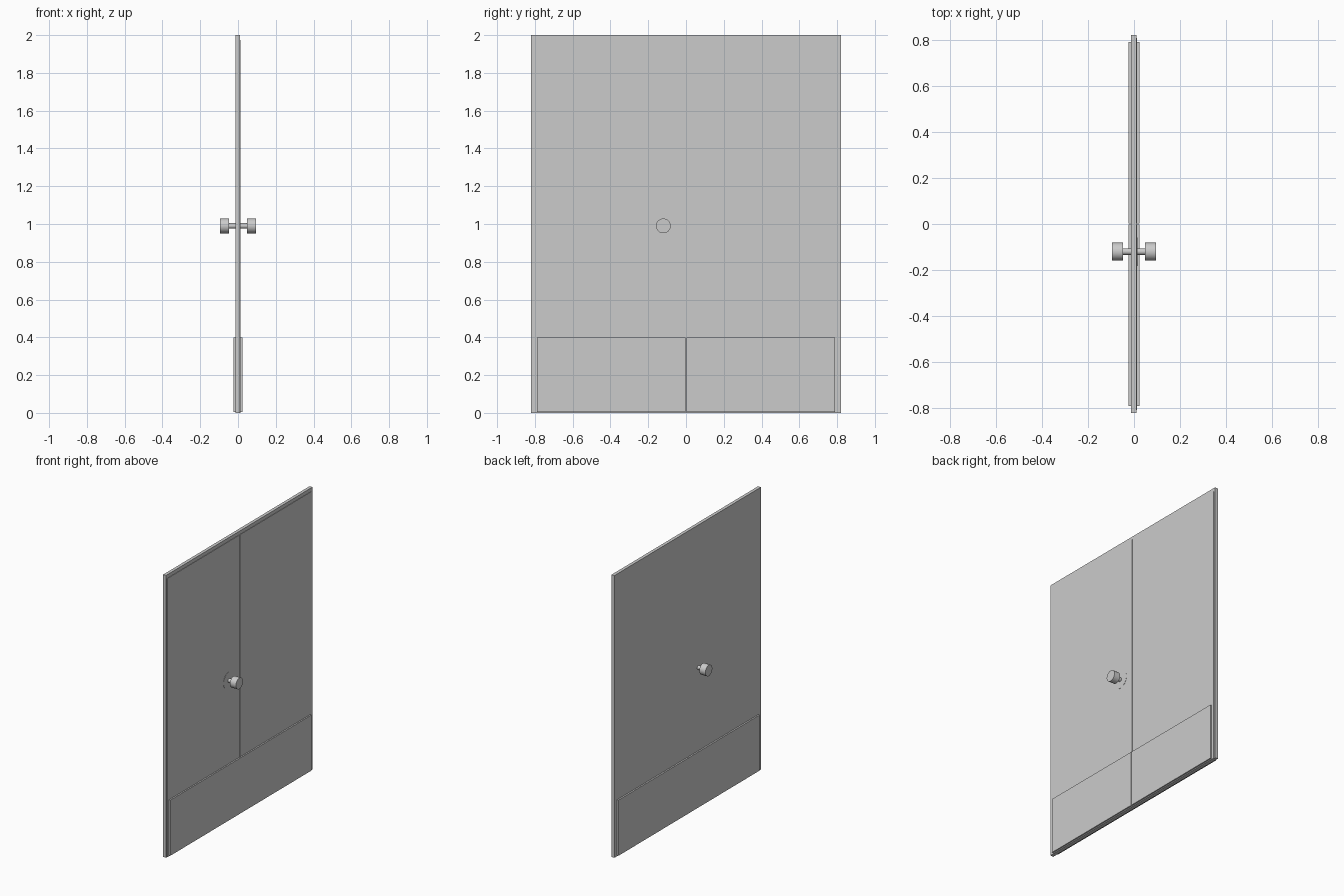
import bpy, math

if "Cube" in bpy.data.objects:
    bpy.data.objects.remove(bpy.data.objects["Cube"])

def box(name, x0, x1, y0, y1, z0, z1):
    bpy.ops.mesh.primitive_cube_add(size=1, location=((x0+x1)/2, (y0+y1)/2, (z0+z1)/2))
    o = bpy.context.object
    o.name = name
    o.scale = (x1-x0, y1-y0, z1-z0)
    bpy.ops.object.transform_apply(location=False, rotation=False, scale=True)
    return o

def rod(name, x0, x1, radius):
    # cylinder along x at the knob position
    bpy.ops.mesh.primitive_cylinder_add(vertices=32, radius=radius, depth=x1-x0,
                                        location=((x0+x1)/2, -0.12, 0.99),
                                        rotation=(0, math.pi/2, 0))
    o = bpy.context.object
    o.name = name
    bpy.ops.object.shade_smooth_by_angle()
    return o

GAP = 0.002

# Backing slab with the rebate edge around the leaves
box("door_slab", -0.013, 0.010, -0.82, 0.82, 0, 2)

for side, s in (("left", -1), ("right", 1)):
    # Door leaf, standing slightly proud of the slab
    ya, yb = sorted((s*GAP, s*0.808))
    box(side + "_leaf", 0.009, 0.013, ya, yb, 0, 1.975)
    # Kick plates on both faces
    ya, yb = sorted((s*GAP, s*0.79))
    box(side + "_kick_plate_front", 0.012, 0.023, ya, yb, 0.006, 0.4)
    box(side + "_kick_plate_back", -0.024, -0.012, ya, yb, 0.006, 0.4)

# Rose, spindle and the two knobs
rod("knob_rose", -0.010, 0.0145, 0.062)
rod("knob_spindle", -0.055, 0.055, 0.014)
rod("knob_front", 0.048, 0.095, 0.039)
rod("knob_back", -0.095, -0.048, 0.039)
